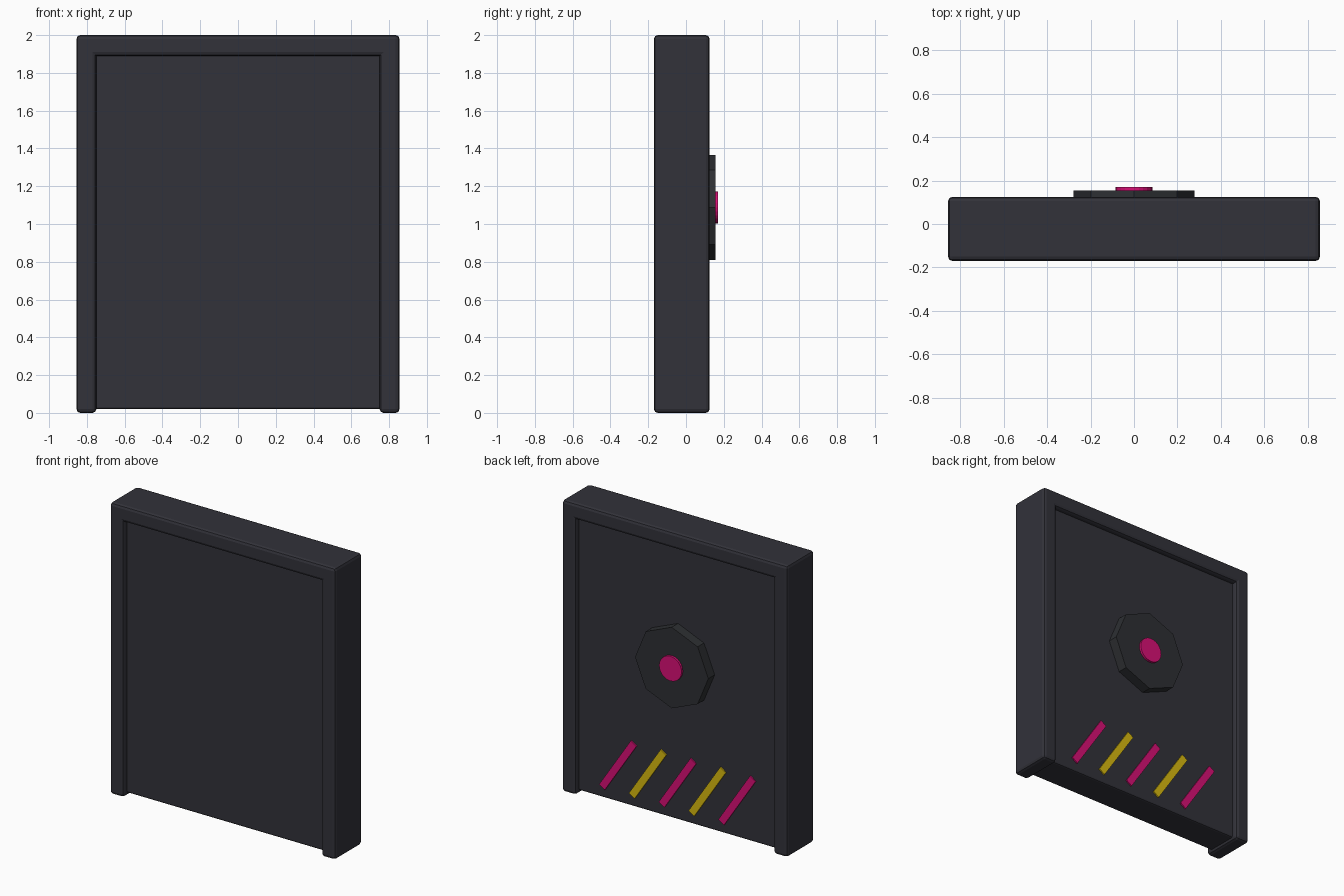
import bpy, bmesh, math
from mathutils import Matrix

if "Cube" in bpy.data.objects:
    bpy.data.objects.remove(bpy.data.objects["Cube"])


def material(name, rgb):
    m = bpy.data.materials.new(name)
    m.diffuse_color = (*rgb, 1)
    m.use_nodes = True
    m.node_tree.nodes["Principled BSDF"].inputs["Base Color"].default_value = m.diffuse_color
    return m


DARK = material("dark_metal", (0.032, 0.032, 0.042))
HUB = material("hub_metal", (0.027, 0.029, 0.033))
PINK = material("hot_pink", (0.69, 0.005, 0.18))
YELLOW = material("warning_yellow", (0.69, 0.49, 0.005))


def finish(name, bm, mat):
    me = bpy.data.meshes.new(name)
    bm.to_mesh(me)
    bm.free()
    me.materials.append(mat)
    ob = bpy.data.objects.new(name, me)
    bpy.context.collection.objects.link(ob)
    return ob


def box(name, x, y, z, mat, bevel=0.0, tilt=0.0):
    """Box from (min, max) ranges, optionally tilted about its own y axis."""
    bm = bmesh.new()
    bmesh.ops.create_cube(bm, size=1)
    size = [r[1] - r[0] for r in (x, y, z)]
    bmesh.ops.scale(bm, vec=size, verts=bm.verts)
    ob = finish(name, bm, mat)
    ob.location = [(r[0] + r[1]) / 2 for r in (x, y, z)]
    ob.rotation_euler.y = tilt
    if bevel:
        mod = ob.modifiers.new("rounded_edges", 'BEVEL')
        mod.width = bevel
        mod.segments = 2
    return ob


def disc(name, sides, radius, y0, y1, z, mat):
    """Prism with its axis along y and a corner pointing up."""
    bm = bmesh.new()
    bmesh.ops.create_cone(bm, cap_ends=True, segments=sides, radius1=radius,
                          radius2=radius, depth=y1 - y0,
                          matrix=Matrix.Rotation(math.pi / 2, 4, 'X'))
    ob = finish(name, bm, mat)
    ob.location = (0, (y0 + y1) / 2, z)
    return ob


# Frame: two jambs and a lintel
DEPTH = (-0.17, 0.125)
for side, s in (("left", -1), ("right", 1)):
    box(side + "_jamb", sorted((s * 0.75, s * 0.855)), DEPTH, (0, 2), DARK, 0.02)
box("lintel", (-0.855, 0.855), DEPTH, (1.89, 2), DARK, 0.02)

# Door panel, recessed on both faces
box("door_panel", (-0.765, 0.765), (-0.13, 0.086), (0.02, 1.91), DARK, 0.012)

# Octagonal lock hub with a round button on the back
disc("lock_hub", 8, 0.278, 0.07, 0.155, 1.088, HUB)
disc("lock_button", 24, 0.085, 0.15, 0.17, 1.088, PINK)

# Slanted warning stripes, alternating colours
for i in range(5):
    cx = (i - 2) * 0.226
    box(f"warning_stripe_{i + 1}", (cx - 0.025, cx + 0.025), (0.0855, 0.095),
        (0.275 - 0.217, 0.275 + 0.217), YELLOW if i % 2 else PINK,
        tilt=math.radians(-33.5))
